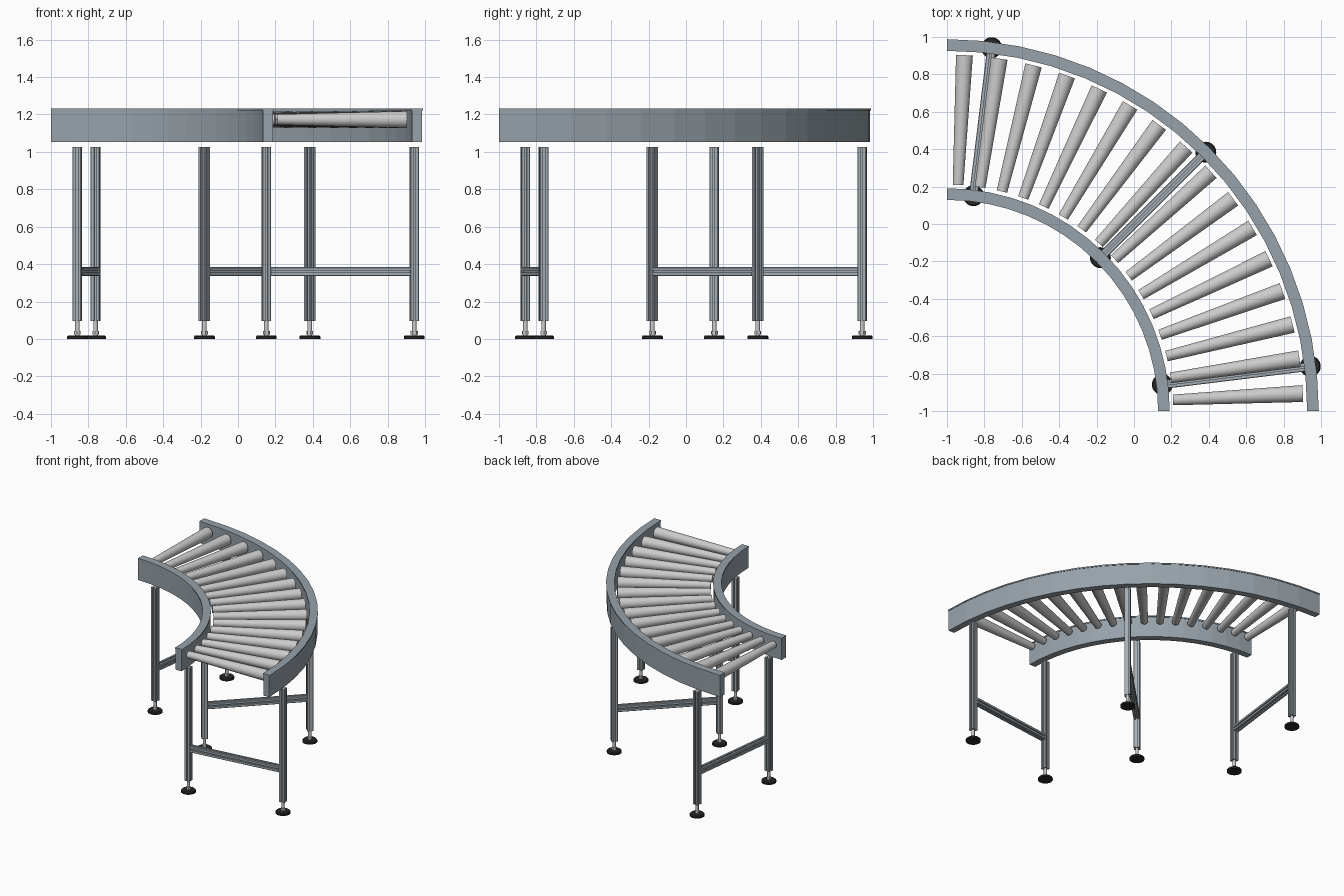
import bpy, bmesh, math
from mathutils import Matrix

if "Cube" in bpy.data.objects:
    bpy.data.objects.remove(bpy.data.objects["Cube"])

CENTRE = Matrix.Translation((-1, -1, 0))   # centre of the bend
R_IN, R_OUT = 1.16, 1.957                  # rail centre lines


def material(name, rgb):
    m = bpy.data.materials.new(name)
    m.diffuse_color = (*rgb, 1)
    m.use_nodes = True
    m.node_tree.nodes["Principled BSDF"].inputs["Base Color"].default_value = m.diffuse_color
    return m


RAIL = material("rail_paint", (0.31, 0.36, 0.40))
ALU = material("aluminium", (0.38, 0.43, 0.47))
STEEL = material("roller_steel", (0.68, 0.69, 0.70))
RUBBER = material("black_rubber", (0.02, 0.02, 0.02))


def finish(name, bm, mat, smooth=False):
    bmesh.ops.recalc_face_normals(bm, faces=bm.faces)
    me = bpy.data.meshes.new(name)
    bm.to_mesh(me)
    bm.free()
    if smooth:
        me.shade_smooth()
        me.set_sharp_from_angle(angle=math.radians(35))
    me.materials.append(mat)
    ob = bpy.data.objects.new(name, me)
    bpy.context.collection.objects.link(ob)
    return ob


def loft(name, rings, mat, smooth=False):
    """Skin a list of equal rings and cap both ends."""
    bm = bmesh.new()
    loops = [[bm.verts.new(p) for p in ring] for ring in rings]
    n = len(loops[0])
    for a, b in zip(loops, loops[1:]):
        for i in range(n):
            j = (i + 1) % n
            bm.faces.new((a[i], a[j], b[j], b[i]))
    bm.faces.new(loops[0][::-1])
    bm.faces.new(loops[-1])
    return finish(name, bm, mat, smooth)


def turned(name, profile, matrix, mat, sides=24):
    """Solid of revolution about local z from (radius, z) pairs."""
    t = [2 * math.pi * i / sides for i in range(sides)]
    rings = [[(r * math.cos(a), r * math.sin(a), z) for a in t] for r, z in profile]
    ob = loft(name, rings, mat, sides > 8)
    ob.matrix_world = matrix
    return ob


def slotted_bar(name, length, matrix):
    """Square extrusion with a groove along every side."""
    h, s, d, c = 0.0235, 0.005, 0.010, 0.003
    side = [(h, -h + c), (h, -s), (h - d, -s), (h - d, s), (h, s), (h, h - c)]
    section = []
    for k in range(4):
        co, si = round(math.cos(k * math.pi / 2)), round(math.sin(k * math.pi / 2))
        section += [(x * co - y * si, x * si + y * co) for x, y in side]
    ob = loft(name, [[(x, y, z) for x, y in section] for z in (0, length)], ALU)
    ob.matrix_world = matrix
    return ob


def curved_rail(name, r0, r1, z0, z1, segs=16):
    rings = []
    for i in range(segs + 1):
        a = math.pi / 2 * i / segs
        rings.append([(r * math.cos(a) - 1, r * math.sin(a) - 1, z)
                      for r, z in ((r0, z0), (r1, z0), (r1, z1), (r0, z1))])
    return loft(name, rings, RAIL)


def radial(deg, r, z):
    return CENTRE @ Matrix.Rotation(math.radians(deg), 4, 'Z') @ Matrix.Translation((r, 0, z))


# side rails with thin top caps
for label, r in (("inner", R_IN), ("outer", R_OUT)):
    curved_rail(label + "_rail", r - 0.027, r + 0.027, 1.052, 1.222)
    curved_rail(label + "_rail_cap", r - 0.031, r + 0.031, 1.222, 1.232)

# tapered rollers
LIE = Matrix.Rotation(math.pi / 2, 4, 'Y')
for i in range(16):
    turned(f"roller_{i + 1}", [(0.0285, 0), (0.045, 0.695)],
           radial(90 / 16 * (i + 0.5), 1.21, 1.173) @ LIE, STEEL)

# three leg frames: two legs with levelling feet and a cross bar
for k, deg in enumerate((7, 45, 83), 1):
    for label, r in (("inner", R_IN), ("outer", R_OUT)):
        base = radial(deg, r, 0)
        slotted_bar(f"{label}_leg_{k}", 0.93, radial(deg, r, 0.095))
        turned(f"{label}_spindle_{k}", [(0.012, 0.015), (0.012, 0.097)], base, STEEL, 16)
        turned(f"{label}_nut_{k}", [(0.019, 0.025), (0.019, 0.042)], base, STEEL, 6)
        turned(f"{label}_foot_{k}", [(0.056, 0), (0.056, 0.012), (0.05, 0.019)], base, RUBBER)
    slotted_bar(f"cross_bar_{k}", R_OUT - R_IN - 0.047,
                radial(deg, R_IN + 0.0235, 0.36) @ LIE)
